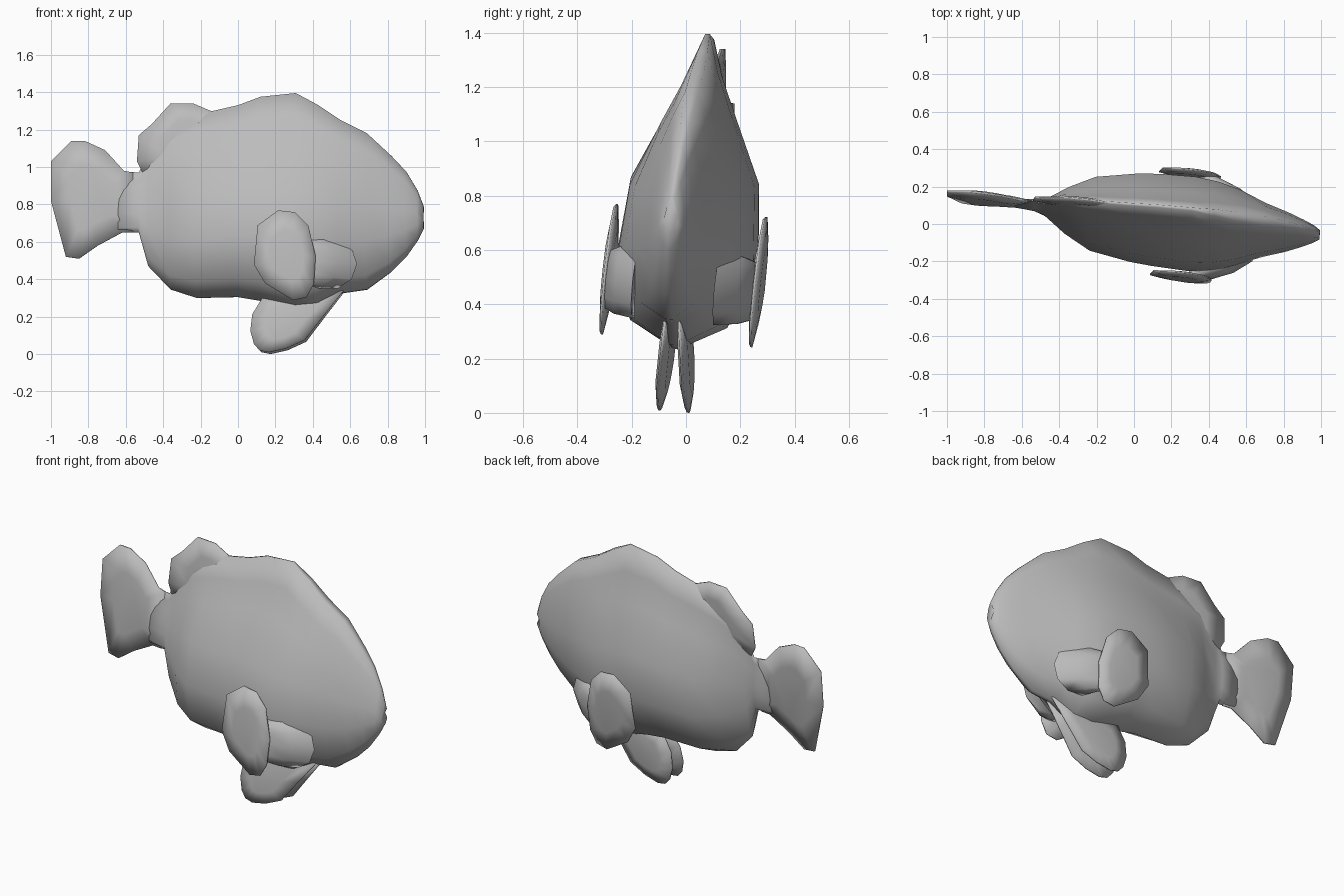
import bpy
import bmesh
import math
from mathutils import Vector

if "Cube" in bpy.data.objects:
    bpy.data.objects.remove(bpy.data.objects["Cube"], do_unlink=True)

GREY = (0.5, 0.5, 0.5, 1)
grey = bpy.data.materials.new("plain grey")
grey.use_nodes = True
grey.diffuse_color = GREY
grey.node_tree.nodes["Principled BSDF"].inputs["Base Color"].default_value = GREY


def pose(p):
    """Give the symmetric fish its slight roll and yaw."""
    x, y, z = p
    return Vector((x + 0.09 * y, y - 0.029 - 0.1 * x + 0.1 * z, z - 0.085 * y))


def loft(name, rings):
    """Skin a row of equal rings, cap both ends and shade softly."""
    bm = bmesh.new()
    rows = [[bm.verts.new(pose(p)) for p in ring] for ring in rings]
    n = len(rows[0])
    for a, b in zip(rows, rows[1:]):
        for i in range(n):
            j = (i + 1) % n
            bm.faces.new((a[i], a[j], b[j], b[i]))
    bm.faces.new(rows[0])
    bm.faces.new(rows[-1])
    bmesh.ops.recalc_face_normals(bm, faces=bm.faces)
    mesh = bpy.data.meshes.new(name)
    bm.to_mesh(mesh)
    bm.free()
    mesh.materials.append(grey)
    obj = bpy.data.objects.new(name, mesh)
    bpy.context.collection.objects.link(obj)
    bpy.ops.object.select_all(action="DESELECT")
    obj.select_set(True)
    bpy.context.view_layer.objects.active = obj
    bpy.ops.object.shade_smooth_by_angle(angle=math.radians(100))


def fin(name, outline, y=0, thick=0.03, centre=None, lean=0):
    """Thin lens-shaped plate in the x-z plane, with a fine rim."""
    n = len(outline)
    c = Vector(centre) if centre else sum((Vector(p) for p in outline), Vector((0, 0))) / n
    rings = []
    for scale, depth in ((0.55, -0.5), (1, -0.12), (1, 0.12), (0.55, 0.5)):
        pts = [c + (Vector(p) - c) * scale for p in outline]
        rings.append([(p.x, y + depth * thick + lean * (p.y - c.y), p.y) for p in pts])
    loft(name, rings)


# Body: station x, belly z, back z, half width
stations = [
    (-0.64, 0.65, 0.98, 0.02), (-0.53, 0.65, 0.97, 0.03),
    (-0.48, 0.47, 1.08, 0.035), (-0.36, 0.345, 1.22, 0.12),
    (-0.22, 0.3, 1.28, 0.195), (0, 0.305, 1.33, 0.235),
    (0.12, 0.285, 1.375, 0.245), (0.31, 0.235, 1.395, 0.25),
    (0.43, 0.25, 1.33, 0.235), (0.55, 0.325, 1.25, 0.2),
    (0.69, 0.345, 1.18, 0.14), (0.82, 0.44, 1.06, 0.1),
    (0.9, 0.52, 0.975, 0.07), (0.96, 0.605, 0.875, 0.045),
    (0.993, 0.67, 0.79, 0.025),
]
# Half section: height fraction, width fraction at the flank and at the head
section = [(0, 0.03, 0.1), (0.08, 0.72, 0.6), (0.3, 1, 1), (0.53, 0.91, 0.95),
           (0.75, 0.46, 0.7), (0.88, 0.2, 0.45), (1, 0.03, 0.17)]
rings = []
for x, low, high, width in stations:
    head = min(max((x - 0.3) / 0.4, 0), 1)
    side = [(width * (a + (b - a) * head), low + (high - low) * t) for t, a, b in section]
    rings.append([(x, y, z) for y, z in side] + [(x, -y, z) for y, z in reversed(side)])
# Mouth notch: draw the middle of the front ring back
for i in (3, -4):
    x, y, z = rings[-1][i]
    rings[-1][i] = (x - 0.015, y, z)
loft("body", rings)

# Fins on the centre line
fin("tail_fin", [(-0.56, 0.97), (-0.61, 0.98), (-0.71, 1.09), (-0.82, 1.14),
                 (-0.89, 1.14), (-1, 1.03), (-1, 0.82), (-0.92, 0.52),
                 (-0.85, 0.51), (-0.75, 0.58), (-0.62, 0.65), (-0.56, 0.65)],
    thick=0.045)
fin("dorsal_fin", [(-0.51, 0.97), (-0.54, 1.03), (-0.53, 1.17), (-0.46, 1.23),
                   (-0.36, 1.34), (-0.24, 1.34), (-0.11, 1.285), (0.1, 1.36),
                   (0.1, 1.15), (-0.3, 0.97)], thick=0.04, centre=(-0.25, 1.14))

# Paired fins
pectoral = [(0.13, 0.665), (0.24, 0.745), (0.33, 0.735), (0.4, 0.665),
            (0.44, 0.5), (0.43, 0.35), (0.39, 0.28), (0.32, 0.265),
            (0.17, 0.355), (0.11, 0.455)]
pelvic = [(0.07, 0.12), (0.09, 0.05), (0.12, 0.015), (0.17, 0.005),
          (0.26, 0.025), (0.36, 0.07), (0.46, 0.2), (0.57, 0.34),
          (0.35, 0.36), (0.14, 0.31), (0.08, 0.21)]
for label, s in (("left", 1), ("right", -1)):
    fin(label + "_pectoral_fin", pectoral, y=s * 0.275, thick=0.032)
    fin(label + "_pelvic_fin", pelvic, y=s * 0.041, thick=0.038, lean=-0.08 * s)
    # Fleshy root joining the pectoral fin to the flank
    root = []
    for y, x, z, rx, rz in ((0.15, 0.5, 0.47, 0.15, 0.14), (0.225, 0.44, 0.47, 0.11, 0.13),
                            (0.272, 0.36, 0.47, 0.07, 0.11)):
        root.append([(x + rx * math.cos(a), s * y, z + rz * math.sin(a))
                     for a in (i * math.tau / 10 for i in range(10))])
    loft(label + "_pectoral_root", root)
